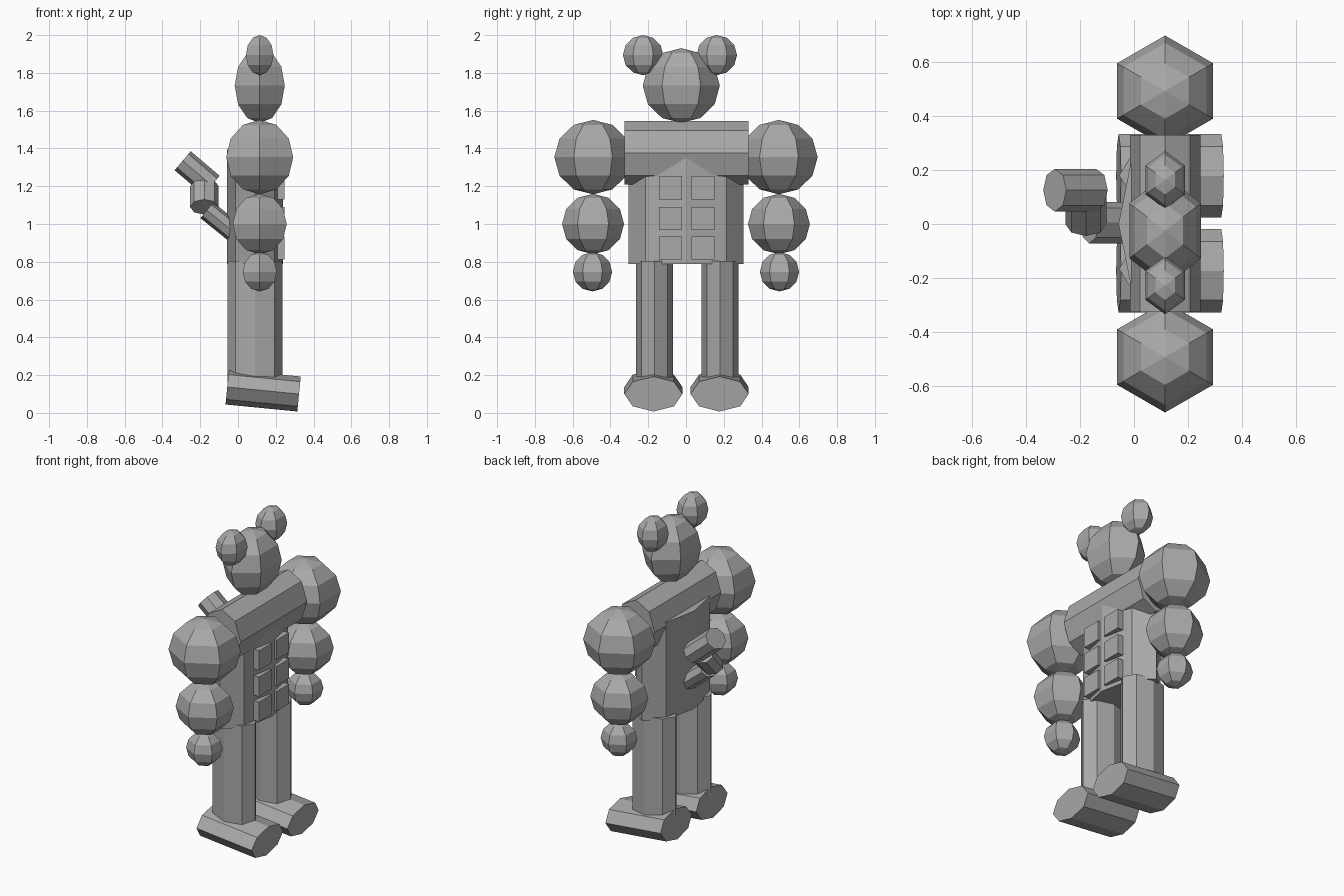
import bpy, bmesh, math
from mathutils import Vector

if "Cube" in bpy.data.objects:
    bpy.data.objects.remove(bpy.data.objects["Cube"])

grey = bpy.data.materials.new("plain_grey")
grey.diffuse_color = (0.4, 0.4, 0.4, 1)
grey.use_nodes = True
grey.node_tree.nodes["Principled BSDF"].inputs["Base Color"].default_value = grey.diffuse_color


def finish(name, bm):
    bmesh.ops.recalc_face_normals(bm, faces=bm.faces)
    mesh = bpy.data.meshes.new(name)
    bm.to_mesh(mesh)
    bm.free()
    mesh.materials.append(grey)
    obj = bpy.data.objects.new(name, mesh)
    bpy.context.collection.objects.link(obj)
    return obj


def ball(name, centre, radii, sides=6, bands=6):
    """Faceted ellipsoid with meridians on the y axis."""
    bm = bmesh.new()
    c, r = Vector(centre), Vector(radii)

    def point(lat, lon):
        return bm.verts.new(c + r * Vector((math.sin(lat) * math.sin(lon),
                                            math.sin(lat) * math.cos(lon),
                                            math.cos(lat))))
    top, bottom = point(0, 0), point(math.pi, 0)
    rings = [[point(math.pi * j / bands, math.tau * i / sides)
              for i in range(sides)] for j in range(1, bands)]
    for i in range(sides):
        k = (i + 1) % sides
        bm.faces.new((top, rings[0][i], rings[0][k]))
        bm.faces.new((bottom, rings[-1][k], rings[-1][i]))
        for a, b in zip(rings, rings[1:]):
            bm.faces.new((a[i], b[i], b[k], a[k]))
    return finish(name, bm)


def rod(name, start, end, side, ru, rv, sides=8):
    """Capped prism; ru is measured along side, rv across it."""
    bm = bmesh.new()
    p, q = Vector(start), Vector(end)
    u = Vector(side).normalized()
    v = (q - p).normalized().cross(u)
    rings = []
    for c in (p, q):
        rings.append([bm.verts.new(c + u * ru * math.cos(math.tau * i / sides)
                                   + v * rv * math.sin(math.tau * i / sides))
                      for i in range(sides)])
        bm.faces.new(rings[-1])
    for i in range(sides):
        k = (i + 1) % sides
        bm.faces.new((rings[0][i], rings[0][k], rings[1][k], rings[1][i]))
    return finish(name, bm)


def box(name, low, high):
    bm = bmesh.new()
    bmesh.ops.create_cube(bm, size=1)
    lo, hi = Vector(low), Vector(high)
    for vert in bm.verts:
        vert.co = (lo + hi) / 2 + vert.co * (hi - lo)
    return finish(name, bm)


X, Y = (1, 0, 0), (0, 1, 0)
CX = 0.115

# Head and ears
ball("head", (CX, -0.025, 1.733), (0.153, 0.204, 0.198))
for label, y in (("right", -0.227), ("left", 0.163)):
    ball(label + "_ear", (CX, y, 1.894), (0.084, 0.107, 0.106))

# Body and shoulder bar
rod("torso", (0.09, 0, 0.787), (0.09, 0, 1.395), X, 0.147, 0.305)
rod("shoulder_bar", (CX, -0.325, 1.376), (CX, 0.33, 1.376), X, 0.13, 0.168)

# Arms, legs and feet
for label, s, leg_y, foot_y in (("right", -1, -0.166, -0.173),
                                ("left", 1, 0.18, 0.178)):
    ball(label + "_shoulder", (CX, s * 0.492, 1.354), (0.205, 0.205, 0.197))
    ball(label + "_forearm", (CX, s * 0.492, 1.0), (0.165, 0.164, 0.16))
    ball(label + "_hand", (CX, s * 0.495, 0.747), (0.104, 0.104, 0.104))
    rod(label + "_leg", (0.09, leg_y, 0.12), (0.09, leg_y, 0.805),
        X, 0.145, 0.098)
    rod(label + "_foot", (-0.057, foot_y, 0.137), (0.323, foot_y, 0.1),
        Y, 0.154, 0.093)

# Chest blocks
for row, z in enumerate((0.872, 1.028, 1.192)):
    for col, y in enumerate((-0.083, 0.09)):
        box(f"chest_block_{row}_{col}", (0.15, y - 0.061, z - 0.061),
            (0.246, y + 0.061, z + 0.061))

# Bent tail in three pieces
rod("tail_base", (0.0, 0.005, 0.94), (-0.165, 0.005, 1.073), Y, 0.077, 0.054)
rod("tail_middle", (-0.178, 0.0, 1.09), (-0.178, 0.1, 1.2), X, 0.076, 0.06)
rod("tail_tip", (-0.14, 0.125, 1.205), (-0.293, 0.125, 1.335), Y, 0.079, 0.066)
